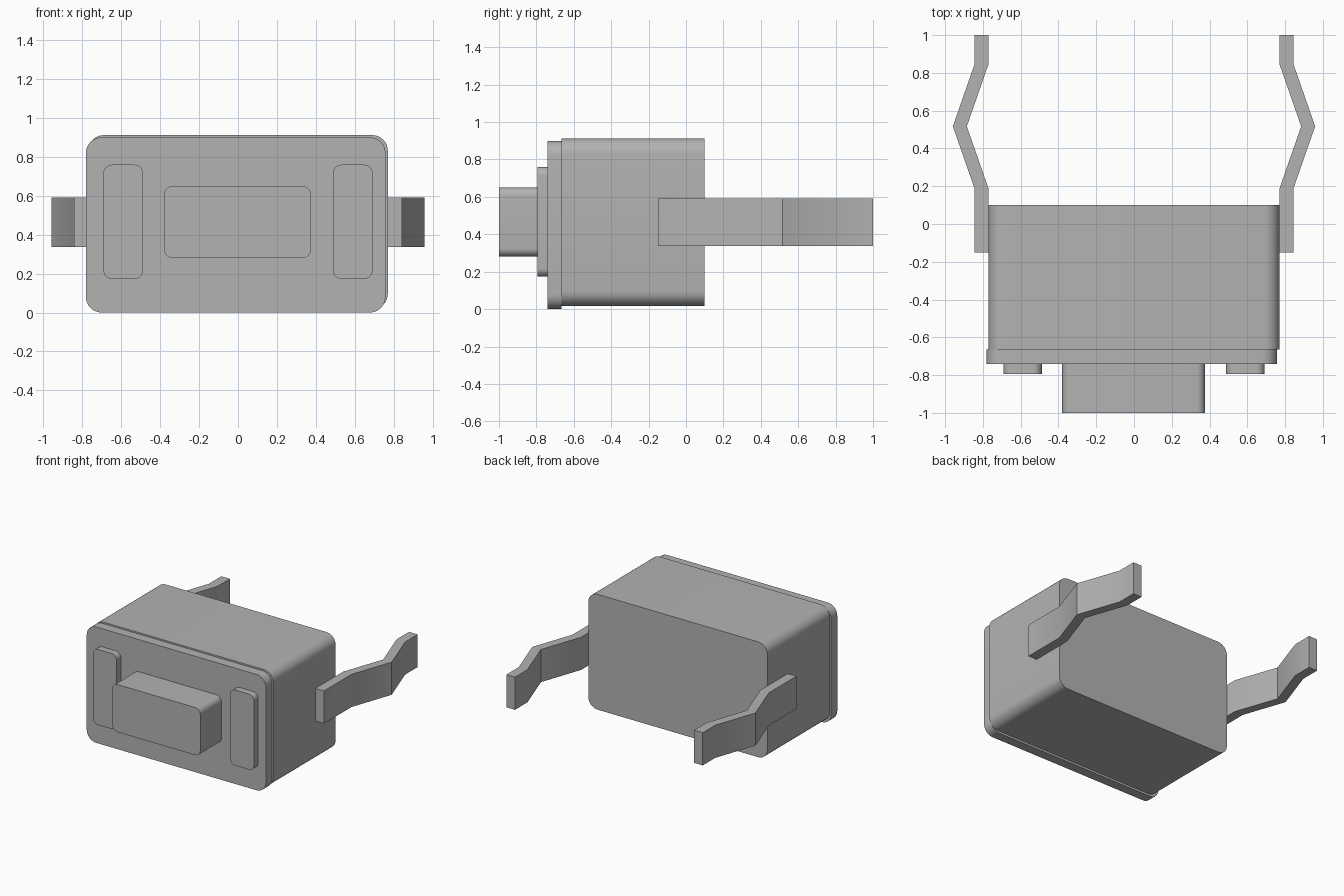
import bpy, bmesh, math

if "Cube" in bpy.data.objects:
    bpy.data.objects.remove(bpy.data.objects["Cube"], do_unlink=True)

grey = bpy.data.materials.new("plain_grey")
grey.use_nodes = True
colour = (0.45, 0.45, 0.45, 1)
grey.diffuse_color = colour
grey.node_tree.nodes["Principled BSDF"].inputs["Base Color"].default_value = colour


def extrude(name, points, direction):
    """Extrude a closed outline into a solid with sharp edges kept."""
    bm = bmesh.new()
    face = bm.faces.new([bm.verts.new(p) for p in points])
    result = bmesh.ops.extrude_face_region(bm, geom=[face], use_keep_orig=True)
    moved = [g for g in result["geom"] if isinstance(g, bmesh.types.BMVert)]
    bmesh.ops.translate(bm, verts=moved, vec=direction)
    bmesh.ops.recalc_face_normals(bm, faces=bm.faces[:])
    mesh = bpy.data.meshes.new(name)
    bm.to_mesh(mesh)
    bm.free()
    mesh.materials.append(grey)
    obj = bpy.data.objects.new(name, mesh)
    bpy.context.collection.objects.link(obj)
    bpy.ops.object.select_all(action="DESELECT")
    obj.select_set(True)
    bpy.context.view_layer.objects.active = obj
    bpy.ops.object.shade_smooth_by_angle(angle=math.radians(25))
    return obj


def rounded_block(name, x0, x1, y0, y1, z0, z1, radius, steps=8):
    """Rounded rectangle in the XZ plane, extruded from y0 to y1."""
    corners = [(x1 - radius, z1 - radius), (x0 + radius, z1 - radius),
               (x0 + radius, z0 + radius), (x1 - radius, z0 + radius)]
    points = []
    for i, (cx, cz) in enumerate(corners):
        for s in range(steps + 1):
            a = math.pi / 2 * (i + s / steps)
            points.append((cx + radius * math.cos(a), y0, cz + radius * math.sin(a)))
    return extrude(name, points, (0, y1 - y0, 0))


# Housing and the slightly offset front cover
rounded_block("housing", -0.77, 0.77, -0.665, 0.10, 0.016, 0.912, 0.08)
rounded_block("front_cover", -0.782, 0.758, -0.74, -0.665, 0.0, 0.90, 0.08)

# Push button
rounded_block("push_button", -0.38, 0.376, -1.0, -0.74, 0.28, 0.65, 0.045)

# Raised ribs and bent spring legs on both sides
leg_path = [(0.77, -0.15), (0.77, 0.187), (0.885, 0.517), (0.77, 0.847), (0.77, 1.0)]
leg_outline = leg_path + [(x + 0.074, y) for x, y in reversed(leg_path)]
for side, sign in (("left", 1), ("right", -1)):
    centre = sign * 0.59
    rounded_block(side + "_rib", centre - 0.102, centre + 0.102, -0.793, -0.74,
                  0.173, 0.76, 0.045)
    extrude(side + "_leg", [(sign * x, y, 0.337) for x, y in leg_outline], (0, 0, 0.254))
